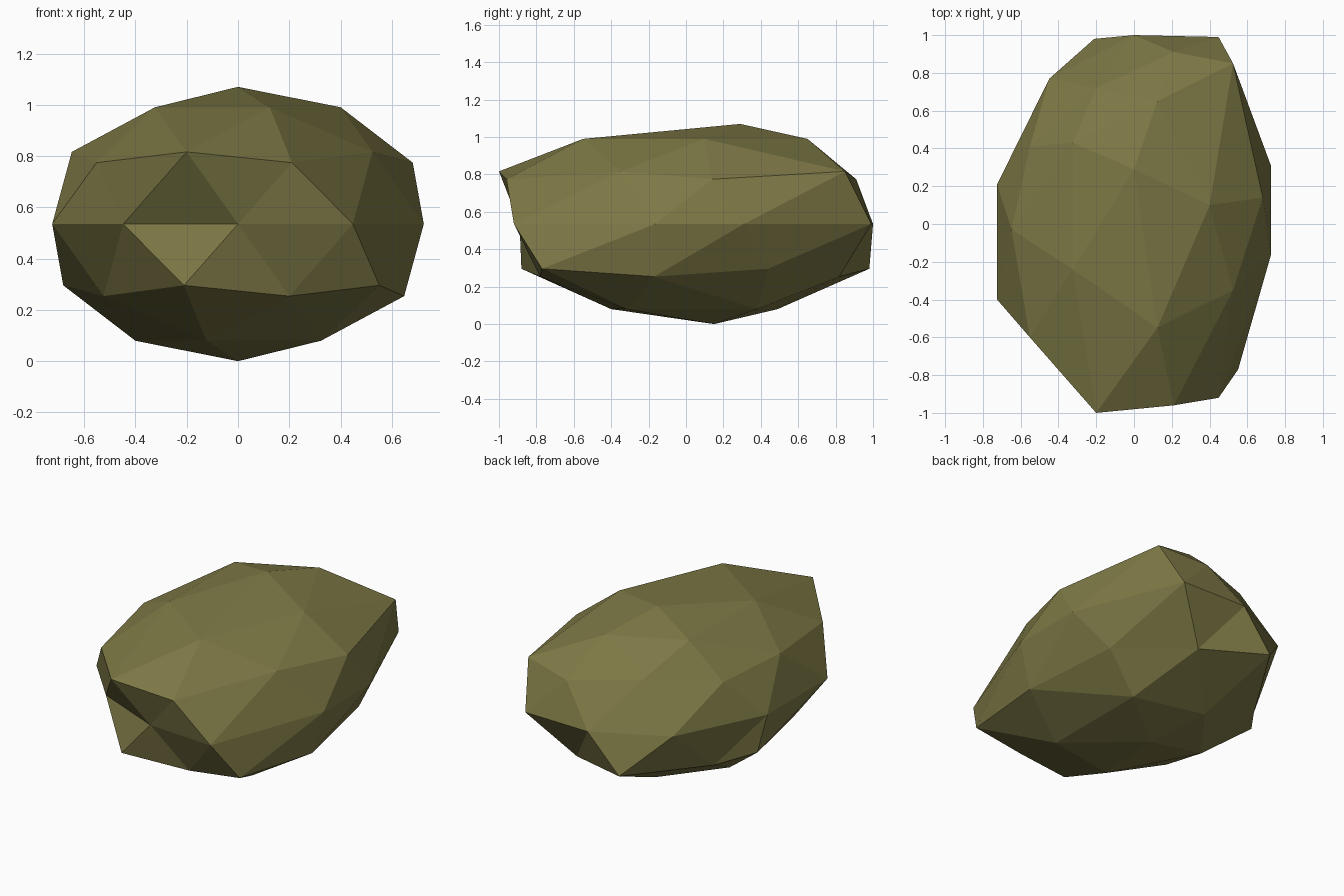
import bpy, bmesh, math

if "Cube" in bpy.data.objects:
    bpy.data.objects.remove(bpy.data.objects["Cube"])

# Depth (y) of the rock surface, ring by ring from top to bottom,
# each ring ordered counter-clockwise starting at +x
DEPTHS = [
    [0.29],
    [0.10, 0.65, 0.43, -0.24, -0.55],
    [0.85, 0.72, -0.03, -1.00, -0.35],
    [0.14, 0.91, 0.41, -0.60, -0.96],
    [0.31, 0.99, 1.00, 0.77, 0.21, -0.40, -0.70, -0.89, -0.92, -0.165],
    [0.44, 0.98, 0.25, -0.88, -0.77],
    [-0.17, 0.82, 0.46, -0.33, -0.78],
    [0.38, 0.49, 0.13, -0.40, -0.32],
    [0.15],
]
SX, SZ = 0.762, 0.535

# Rock: a 42-point icosphere, squashed, with its depth roughened
bm = bmesh.new()
bmesh.ops.create_icosphere(bm, subdivisions=2, radius=1.0)
rings = {}
for v in bm.verts:
    rings.setdefault(round(v.co.z, 2) + 0.0, []).append(v)


def angle(v):
    return (math.degrees(math.atan2(v.co.y, v.co.x)) + 5) % 360


for z, depths in zip(sorted(rings, reverse=True), DEPTHS):
    for v, y in zip(sorted(rings[z], key=angle), depths):
        v.co = (v.co.x * SX, y, SZ + v.co.z * SZ)

bmesh.ops.recalc_face_normals(bm, faces=bm.faces)
mesh = bpy.data.meshes.new("rock")
bm.to_mesh(mesh)
bm.free()

# Olive stone colour
mat = bpy.data.materials.new("olive stone")
mat.diffuse_color = (0.205, 0.188, 0.06, 1)
mat.use_nodes = True
mat.node_tree.nodes["Principled BSDF"].inputs["Base Color"].default_value = mat.diffuse_color
mesh.materials.append(mat)
rock = bpy.data.objects.new("rock", mesh)
bpy.context.collection.objects.link(rock)
